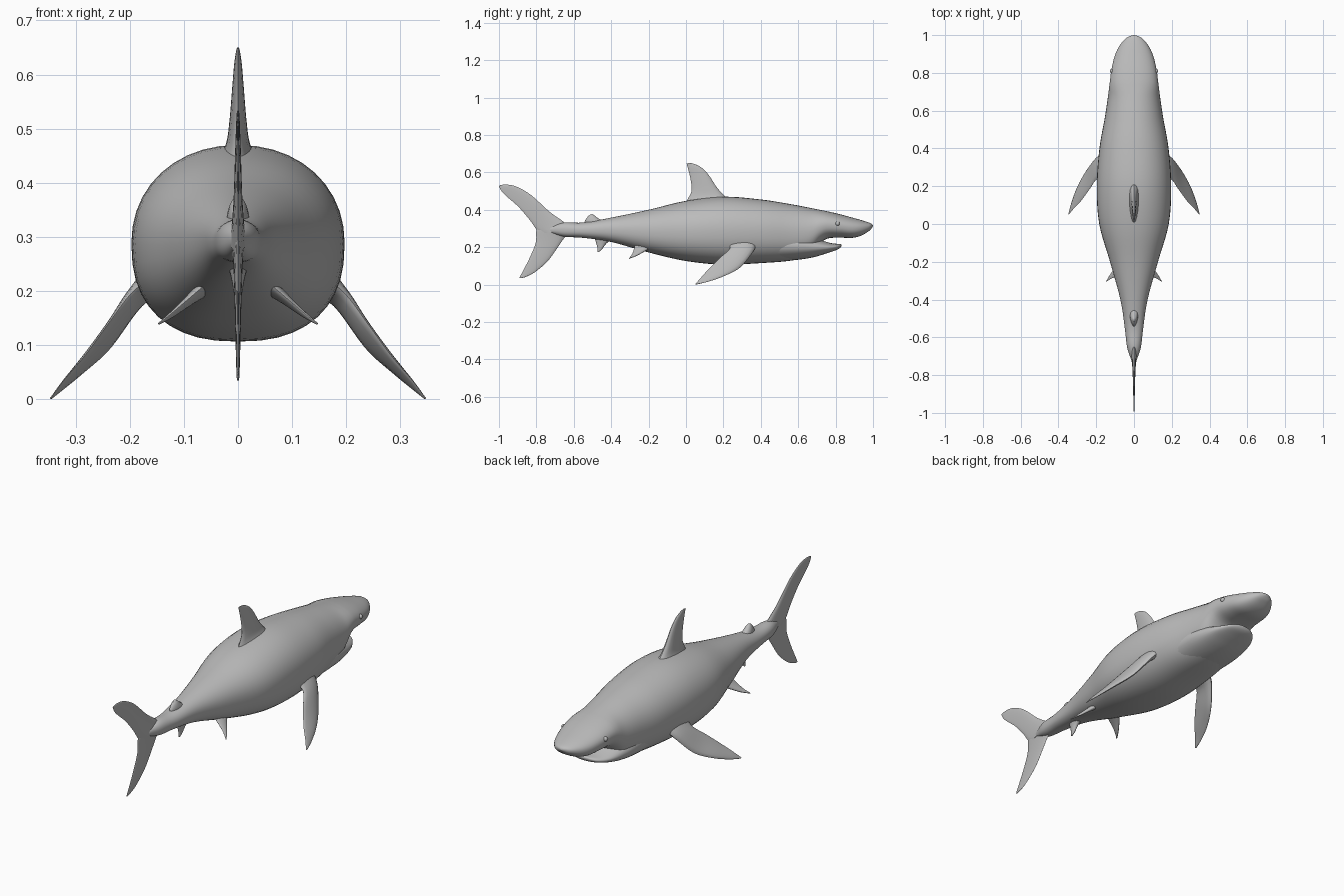
import bpy, bmesh, math
from mathutils import Vector

skin = bpy.data.materials.new("shark_grey")
skin.diffuse_color = (0.5, 0.5, 0.5, 1)


def smooth_rows(rows, k):
    """Catmull-Rom refinement of a list of equal-length number rows."""
    out = []
    for i in range(len(rows) - 1):
        a, b, c, d = (rows[max(i - 1, 0)], rows[i], rows[i + 1],
                      rows[min(i + 2, len(rows) - 1)])
        for j in range(k):
            t = j / k
            out.append([0.5 * (2 * q + (r - p) * t + (2*p - 5*q + 4*r - s) * t**2
                               + (3*q - p - 3*r + s) * t**3)
                        for p, q, r, s in zip(a, b, c, d)])
    return out + [list(rows[-1])]


def finish(bm, name):
    bmesh.ops.recalc_face_normals(bm, faces=bm.faces)
    mesh = bpy.data.meshes.new(name)
    bm.to_mesh(mesh)
    bm.free()
    obj = bpy.data.objects.new(name, mesh)
    bpy.context.collection.objects.link(obj)
    mesh.materials.append(skin)
    bpy.ops.object.select_all(action='DESELECT')
    bpy.context.view_layer.objects.active = obj
    obj.select_set(True)
    bpy.ops.object.shade_smooth_by_angle(angle=math.radians(50))
    return obj


def loft(rings, name):
    """Skin closed rings together and cap both ends."""
    bm = bmesh.new()
    loops = [[bm.verts.new(p) for p in ring] for ring in rings]
    n = len(loops[0])
    for a, b in zip(loops, loops[1:]):
        for i in range(n):
            j = (i + 1) % n
            bm.faces.new((a[i], a[j], b[j], b[i]))
    bm.faces.new(loops[0])
    bm.faces.new(loops[-1])
    return finish(bm, name)


def hull(rows, name, k=5, n=40, up=2.1, low=2.4):
    """Rounded body from stations of (y, top z, bottom z, half width)."""
    rings = []
    for y, top, bot, w in smooth_rows(rows, k):
        zc, h, ring = (top + bot) / 2, (top - bot) / 2, []
        for i in range(n):
            a = 2 * math.pi * i / n
            c, s = math.cos(a), math.sin(a)
            e = 2 / (up if s > 0 else low)
            ring.append((math.copysign(abs(c) ** e, c) * w, y,
                         zc + math.copysign(abs(s) ** e, s) * h))
        rings.append(ring)
    return loft(rings, name)


def fin(rows, name, k=5, n=16):
    """Fin from stations of (leading xyz, trailing xyz, half thickness)."""
    st = [(Vector(r[:3]), Vector(r[3:6]), r[6]) for r in smooth_rows(rows, k)]
    mids = [(a + b) / 2 for a, b, _ in st]
    rings = []
    for i, (le, te, t) in enumerate(st):
        span = mids[min(i + 1, len(st) - 1)] - mids[max(i - 1, 0)]
        nrm = (te - le).cross(span).normalized()
        ring = []
        for j in range(n):
            a = 2 * math.pi * j / n
            u = (1 - math.cos(a)) / 2
            ring.append(le.lerp(te, u) + nrm * t * math.sin(a) * (1.1 - 0.5 * u))
        rings.append(ring)
    return loft(rings, name)


def flat_fin(rows, name):
    """Centre-line fin from (leading y, z, trailing y, z, half thickness)."""
    return fin([(0, a, b, 0, c, d, t) for a, b, c, d, t in rows], name)


def paired_fin(rows, name):
    for side, s in (("right", 1), ("left", -1)):
        fin([(s * r[0], r[1], r[2], s * r[3], r[4], r[5], r[6]) for r in rows],
            f"{name}_{side}")


# Torso and upper head, from tail root to nose
hull([(-0.75, 0.300, 0.285, 0.004), (-0.71, 0.315, 0.273, 0.018),
      (-0.65, 0.332, 0.256, 0.037), (-0.55, 0.332, 0.250, 0.049),
      (-0.40, 0.358, 0.228, 0.072), (-0.20, 0.400, 0.172, 0.127),
      (0.0, 0.448, 0.126, 0.184), (0.2, 0.470, 0.107, 0.197),
      (0.4, 0.455, 0.115, 0.183), (0.56, 0.430, 0.128, 0.155),
      (0.66, 0.411, 0.155, 0.140), (0.72, 0.399, 0.222, 0.132),
      (0.76, 0.391, 0.247, 0.127), (0.82, 0.377, 0.251, 0.119),
      (0.89, 0.358, 0.250, 0.102), (0.94, 0.344, 0.263, 0.079),
      (0.98, 0.331, 0.288, 0.047), (0.995, 0.323, 0.304, 0.021),
      (1.0, 0.315, 0.313, 0.002)], "body")

# Lower jaw, rounded at the chin
hull([(0.48, 0.30, 0.124, 0.150), (0.60, 0.28, 0.133, 0.145),
      (0.68, 0.255, 0.146, 0.132), (0.74, 0.232, 0.163, 0.115),
      (0.78, 0.221, 0.176, 0.095), (0.81, 0.218, 0.187, 0.070),
      (0.825, 0.217, 0.197, 0.042), (0.831, 0.213, 0.207, 0.008)],
     "lower_jaw", low=2.1)

# Main dorsal fin
flat_fin([(0.25, 0.43, -0.01, 0.42, 0.05), (0.205, 0.475, 0.012, 0.462, 0.026),
          (0.165, 0.520, 0.030, 0.505, 0.018), (0.122, 0.585, 0.024, 0.565, 0.012),
          (0.085, 0.624, 0.013, 0.612, 0.008), (0.045, 0.645, 0.005, 0.640, 0.004),
          (0.018, 0.650, 0.004, 0.648, 0.002)], "dorsal_fin")

# Tail fin, upper and lower lobes
flat_fin([(-0.62, 0.305, -0.77, 0.270, 0.018), (-0.66, 0.340, -0.80, 0.295, 0.013),
          (-0.73, 0.390, -0.835, 0.345, 0.009), (-0.83, 0.480, -0.895, 0.415, 0.006),
          (-0.91, 0.525, -0.955, 0.468, 0.004), (-0.965, 0.535, -0.985, 0.498, 0.003),
          (-0.995, 0.531, -1.0, 0.525, 0.001)], "tail_upper_lobe")
flat_fin([(-0.62, 0.275, -0.78, 0.315, 0.016), (-0.65, 0.250, -0.80, 0.290, 0.011),
          (-0.685, 0.200, -0.803, 0.225, 0.008), (-0.74, 0.125, -0.835, 0.145, 0.006),
          (-0.81, 0.065, -0.870, 0.076, 0.004), (-0.86, 0.040, -0.886, 0.046, 0.003),
          (-0.885, 0.034, -0.890, 0.036, 0.001)], "tail_lower_lobe")

# Small second dorsal and anal fins
flat_fin([(-0.44, 0.335, -0.54, 0.315, 0.026), (-0.472, 0.356, -0.542, 0.335, 0.021),
          (-0.490, 0.370, -0.532, 0.355, 0.014), (-0.502, 0.377, -0.515, 0.373, 0.004)],
         "second_dorsal_fin")
flat_fin([(-0.39, 0.245, -0.49, 0.255, 0.022), (-0.425, 0.220, -0.482, 0.228, 0.014),
          (-0.448, 0.190, -0.474, 0.198, 0.008), (-0.466, 0.174, -0.474, 0.176, 0.003)],
         "anal_fin")

# Pectoral fins
paired_fin([(0.14, 0.38, 0.225, 0.15, 0.22, 0.235, 0.035),
            (0.187, 0.360, 0.178, 0.198, 0.235, 0.195, 0.020),
            (0.245, 0.290, 0.092, 0.238, 0.180, 0.142, 0.014),
            (0.295, 0.205, 0.046, 0.282, 0.120, 0.082, 0.010),
            (0.328, 0.120, 0.016, 0.322, 0.078, 0.035, 0.005),
            (0.346, 0.057, 0.001, 0.345, 0.050, 0.003, 0.002)], "pectoral_fin")

# Pelvic fins
paired_fin([(0.045, -0.16, 0.215, 0.045, -0.27, 0.225, 0.020),
            (0.088, -0.215, 0.182, 0.084, -0.278, 0.192, 0.011),
            (0.122, -0.262, 0.155, 0.118, -0.288, 0.163, 0.006),
            (0.147, -0.303, 0.139, 0.146, -0.306, 0.140, 0.002)], "pelvic_fin")

# Eyes
for side, s in (("right", 1), ("left", -1)):
    bm = bmesh.new()
    bmesh.ops.create_uvsphere(bm, u_segments=16, v_segments=10, radius=0.012)
    bmesh.ops.translate(bm, verts=bm.verts, vec=(s * 0.116, 0.81, 0.326))
    finish(bm, f"eye_{side}")
